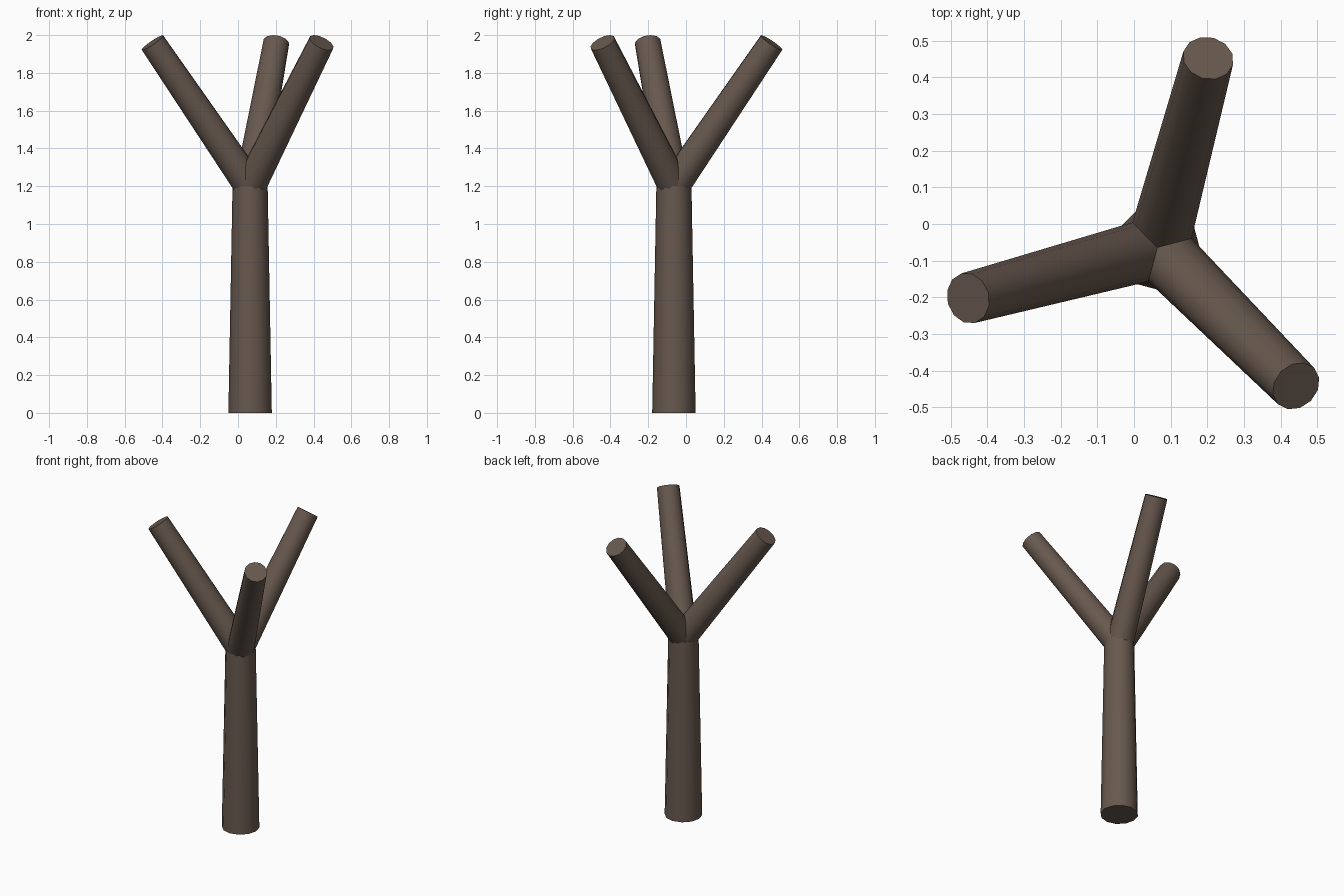
import bpy
from math import cos, sin, radians
from mathutils import Vector

if "Cube" in bpy.data.objects:
    bpy.data.objects.remove(bpy.data.objects["Cube"])

bark = bpy.data.materials.new("bark")
bark.diffuse_color = (0.135, 0.098, 0.076, 1)
bark.use_nodes = True
bark.node_tree.nodes["Principled BSDF"].inputs["Base Color"].default_value = bark.diffuse_color


def tapered_limb(name, start, end, r1, r2, sides=12):
    """Cone frustum running from start to end."""
    axis = end - start
    bpy.ops.mesh.primitive_cone_add(vertices=sides, radius1=r1, radius2=r2,
                                    depth=axis.length, location=(start + end) / 2)
    ob = bpy.context.object
    ob.name = name
    ob.rotation_euler = axis.to_track_quat('Z', 'Y').to_euler()
    ob.data.materials.append(bark)
    bpy.ops.object.shade_smooth_by_angle(angle=radians(40))
    return ob


# Trunk
fork = Vector((0.064, -0.064, 1.2))
trunk = tapered_limb("trunk", Vector((0.064, -0.064, 0)), fork, 0.115, 0.093)
trunk.rotation_euler = (0, 0, 0)

# Three branches spreading evenly from the fork
for i in range(3):
    a = radians(75 + 120 * i)
    tip = fork + Vector((0.535 * cos(a), 0.535 * sin(a), 0.76))
    tapered_limb(f"branch_{i + 1}", fork, tip, 0.085, 0.07)
